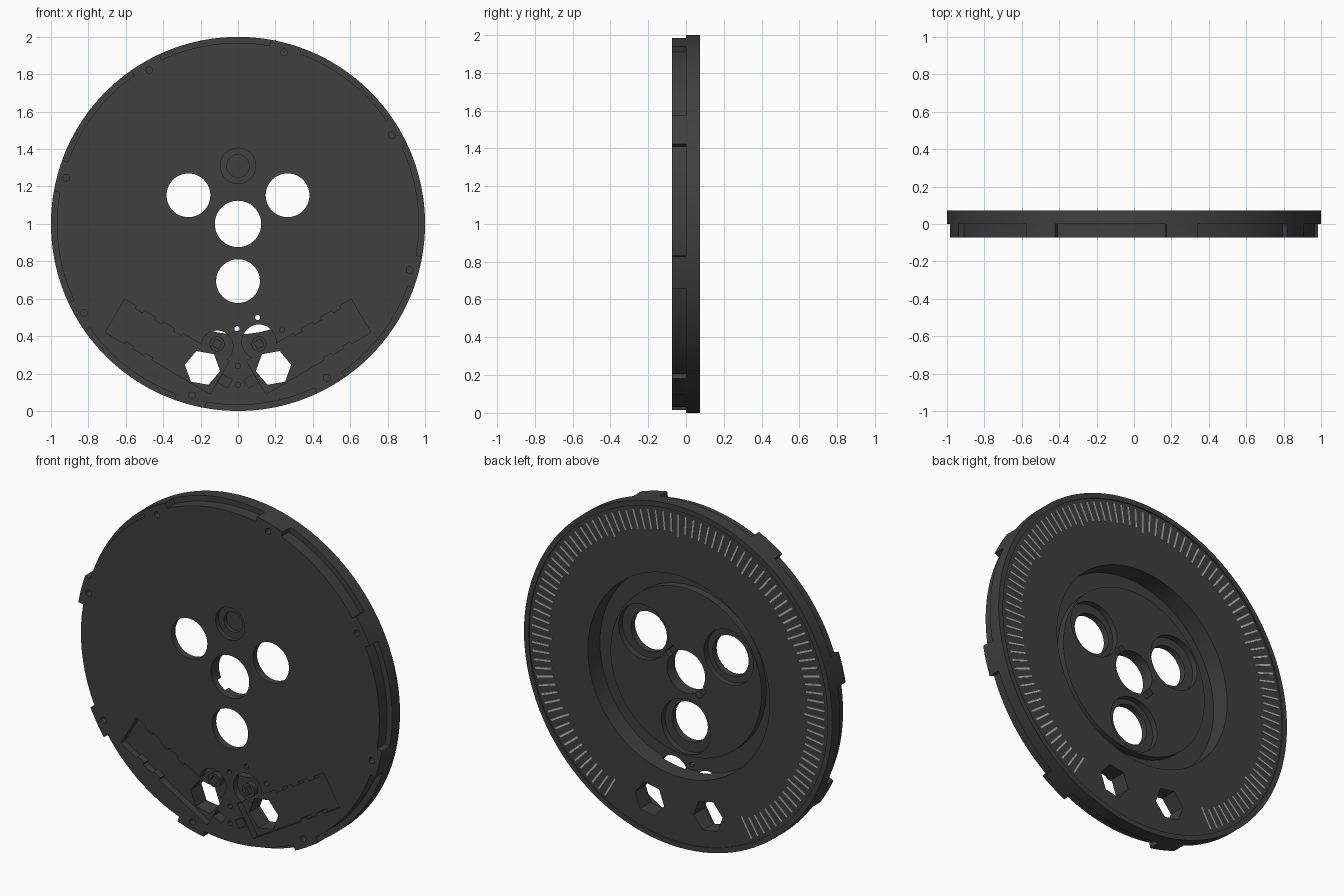
import bpy, bmesh
from math import sin, cos, pi, radians

if "Cube" in bpy.data.objects:
    bpy.data.objects.remove(bpy.data.objects["Cube"])

F, B = -0.073, 0.073          # front and back planes
CZ = 1.0                      # disc centre height


def material(name, v):
    m = bpy.data.materials.new(name)
    m.diffuse_color = (v, v, v, 1)
    m.use_nodes = True
    m.node_tree.nodes["Principled BSDF"].inputs["Base Color"].default_value = m.diffuse_color
    return m


dark = material("dark_grey", 0.05)
light = material("light_grey", 0.5)


def prism(name, polys, y0, y1, mat=dark):
    """Extrude one or more x/z outlines (counter-clockwise) along y."""
    bm = bmesh.new()
    for pts in polys:
        a = [bm.verts.new((x, y0, z)) for x, z in pts]
        b = [bm.verts.new((x, y1, z)) for x, z in pts]
        bm.faces.new(a)
        bm.faces.new(b[::-1])
        n = len(pts)
        for i in range(n):
            j = (i + 1) % n
            bm.faces.new((a[j], a[i], b[i], b[j]))
    bmesh.ops.recalc_face_normals(bm, faces=bm.faces)
    me = bpy.data.meshes.new(name)
    bm.to_mesh(me)
    bm.free()
    me.materials.append(mat)
    ob = bpy.data.objects.new(name, me)
    bpy.context.collection.objects.link(ob)
    return ob


def circle(x, z, r, n=40, rot=0.0):
    return [(x + r * cos(2 * pi * i / n + rot), z + r * sin(2 * pi * i / n + rot)) for i in range(n)]


def place(pts, x, z, deg, mirror=1):
    """Rotate and move a local outline, optionally mirrored in x."""
    c, s = cos(radians(deg)), sin(radians(deg))
    out = [(mirror * (x + c * u - s * v), z + s * u + c * v) for u, v in pts]
    return out if mirror > 0 else out[::-1]


def rect(u0, u1, v0, v1):
    return [(u0, v0), (u1, v0), (u1, v1), (u0, v1)]


def boolean(target, tool, op='DIFFERENCE'):
    tool.hide_render = True
    m = target.modifiers.new("cut", 'BOOLEAN')
    m.operation, m.object, m.solver = op, tool, 'EXACT'
    bpy.context.view_layer.objects.active = target
    bpy.ops.object.modifier_apply(modifier=m.name)
    bpy.data.objects.remove(tool, do_unlink=True)


def cut(polys, y0, y1):
    boolean(disc, prism("cutter", polys, y0, y1))


# Disc with a full rim behind
disc = prism("dial_disc", [circle(0, CZ, 1, 240)], F, B)

# Eight rim recesses leaving short tabs between them
recesses = []
for k in range(8):
    mid = 7.5 + 45 * k
    ang = [radians(mid - 17.5 + 35 * i / 24) for i in range(25)]
    recesses.append([(1.05 * cos(a), CZ + 1.05 * sin(a)) for a in ang] +
                    [(0.968 * cos(a), CZ + 0.968 * sin(a)) for a in reversed(ang)])
cut(recesses, F - 0.05, 0.0)

# Back: shallow scale face, deep round well, raised centre plateau
cut([circle(0, CZ, 0.97, 160)], B - 0.006, B + 0.05)
cut([circle(0, CZ, 0.59, 120)], -0.045, B + 0.05)
boolean(disc, prism("plateau", [circle(0, CZ, 0.49, 100)], -0.06, 0.0), 'UNION')

# Three finger holes with offset counterbores behind, and the centre hole
for deg in (30, 150, 270):
    c, s = cos(radians(deg)), sin(radians(deg))
    cut([circle(0.32 * c, CZ + 0.32 * s, 0.16, 56)], -0.035, B + 0.05)
    cut([circle(0.306 * c, CZ + 0.306 * s, 0.117, 56)], F - 0.05, B + 0.05)
cut([circle(0, CZ, 0.124, 56)], F - 0.05, B + 0.05)
for deg in (45, 225):
    cut([place(rect(0.08, 0.155, -0.035, 0.035), 0, CZ, deg)], -0.035, B + 0.05)

# Stepped blind socket above the centre
cut([circle(0, 1.31, 0.095, 48)], F - 0.05, -0.045)
cut([circle(0, 1.31, 0.06, 40)], F - 0.05, -0.02)

# Blind pin holes on the tabs
cut([circle(0.95 * cos(radians(30 + 45 * k)), CZ + 0.95 * sin(radians(30 + 45 * k)), 0.018, 16)
     for k in range(8)], F - 0.05, -0.035)

# Mirrored notched pockets with hexagonal openings, near the bottom
outline = [(0, 0), (0.36, 0), (0.36, 0.015), (0.41, 0.015), (0.41, 0), (0.48, 0), (0.48, 0.015),
           (0.53, 0.015), (0.53, 0), (0.65, 0), (0.65, 0.206), (0.58, 0.206), (0.58, 0.19),
           (0.53, 0.19), (0.53, 0.206), (0.46, 0.206), (0.46, 0.19), (0.41, 0.19), (0.41, 0.206),
           (0.34, 0.206), (0.34, 0.19), (0.29, 0.19), (0.29, 0.206), (0.0, 0.206)]
for side, cz, r in ((1, 0.37, 0.092), (-1, 0.345, 0.085)):
    cut([place(outline, 0.15, 0.09, 30.5, side)], F - 0.05, -0.033)
    cut([circle(side * 0.112, cz, r, 40)], F - 0.05, -0.0325)
    cut([place(rect(-0.03, 0.03, -0.025, 0.025), 0.07, 0.16, 30.5, side)], F - 0.05, -0.01)
    cut([place(circle(0, 0, 0.096, 6), 0.19, 0.23, 10, side)], F - 0.05, B + 0.05)
    # Small square-topped post in each round pocket
    boolean(disc, prism("post", [circle(side * 0.112, 0.358, 0.04, 24)], F + 0.01, -0.025), 'UNION')
    cut([place(rect(-0.02, 0.02, -0.02, 0.02), 0.112, 0.358, 30, side)], F - 0.05, -0.045)

# Small fixing holes
for x, z, y1 in ((0, 0.24, -0.02), (0, 0.14, -0.02), (0.235, 0.435, -0.02),
                 (-0.005, 0.44, B + 0.05), (0.105, 0.5, B + 0.05)):
    cut([circle(x, z, 0.014, 16)], F - 0.05, y1)

# Scale marks around the back, open at the bottom
marks = []
for i in range(101):
    inner = 0.82 if i % 10 == 0 else 0.84
    marks.append(place(rect(inner, 0.95, -0.005, 0.005), 0, CZ, -60 + 3 * i))
ticks = prism("scale_marks", marks, B - 0.012, B - 0.002, light)

# Smooth the round walls while keeping edges crisp
bpy.ops.object.select_all(action='DESELECT')
disc.select_set(True)
bpy.context.view_layer.objects.active = disc
bpy.ops.object.shade_smooth_by_angle(angle=radians(25))
